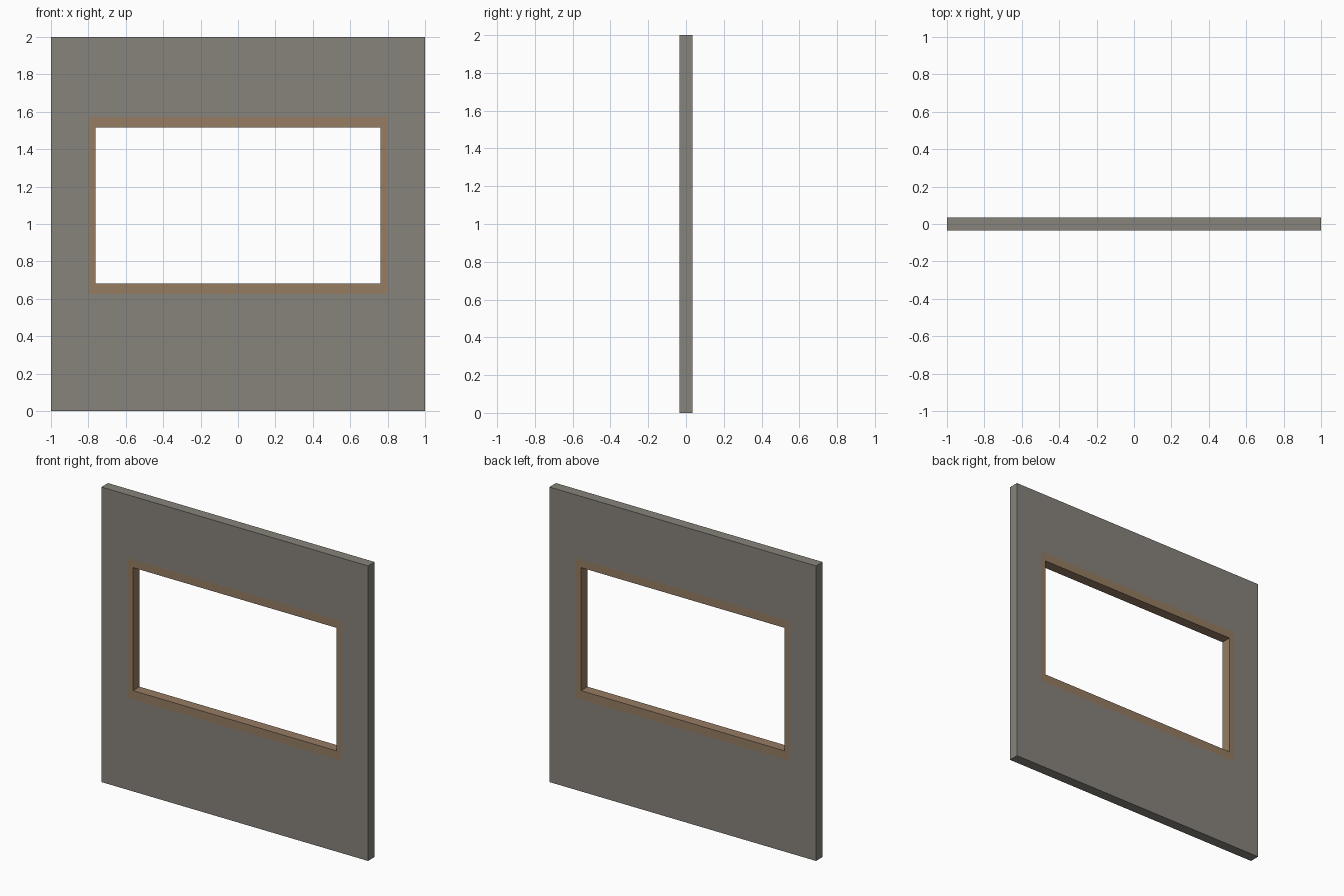
import bpy, bmesh

if "Cube" in bpy.data.objects:
    bpy.data.objects.remove(bpy.data.objects["Cube"])

HALF_T = 0.035  # half wall thickness


def srgb(r, g, b):
    lin = lambda c: c / 12.92 if c <= 0.04045 else ((c + 0.055) / 1.055) ** 2.4
    return tuple(lin(c / 255) for c in (r, g, b)) + (1.0,)


def material(name, rgb):
    m = bpy.data.materials.new(name)
    m.diffuse_color = srgb(*rgb)
    m.use_nodes = True
    m.node_tree.nodes["Principled BSDF"].inputs["Base Color"].default_value = m.diffuse_color
    return m


def ring(name, outer, inner, mat, close):
    """Rectangular ring (half width, z low, z high); close picks which rim gets a side wall."""
    bm = bmesh.new()

    def loop(rect, y):
        w, z0, z1 = rect
        return [bm.verts.new((x, y, z)) for x, z in ((-w, z0), (w, z0), (w, z1), (-w, z1))]

    def bridge(a, b):
        for i in range(4):
            j = (i + 1) % 4
            bm.faces.new((a[i], a[j], b[j], b[i]))

    of, nf = loop(outer, -HALF_T), loop(inner, -HALF_T)
    ob, nb = loop(outer, HALF_T), loop(inner, HALF_T)
    bridge(of, nf)       # front
    bridge(nb, ob)       # back
    if close == "outer":
        bridge(ob, of)
    else:
        bridge(nf, nb)
    me = bpy.data.meshes.new(name)
    bm.to_mesh(me)
    bm.free()
    me.materials.append(mat)
    obj = bpy.data.objects.new(name, me)
    bpy.context.collection.objects.link(obj)


wall_edge = (1.0, 0.0, 2.0)
frame_edge = (0.80, 0.625, 1.572)
opening = (0.763, 0.683, 1.517)

# Concrete wall around the flush window frame
ring("wall", wall_edge, frame_edge, material("grey concrete", (135, 131, 124)), "outer")
# Wooden frame lining the opening
ring("window_frame", frame_edge, opening, material("brown wood", (150, 124, 99)), "inner")
